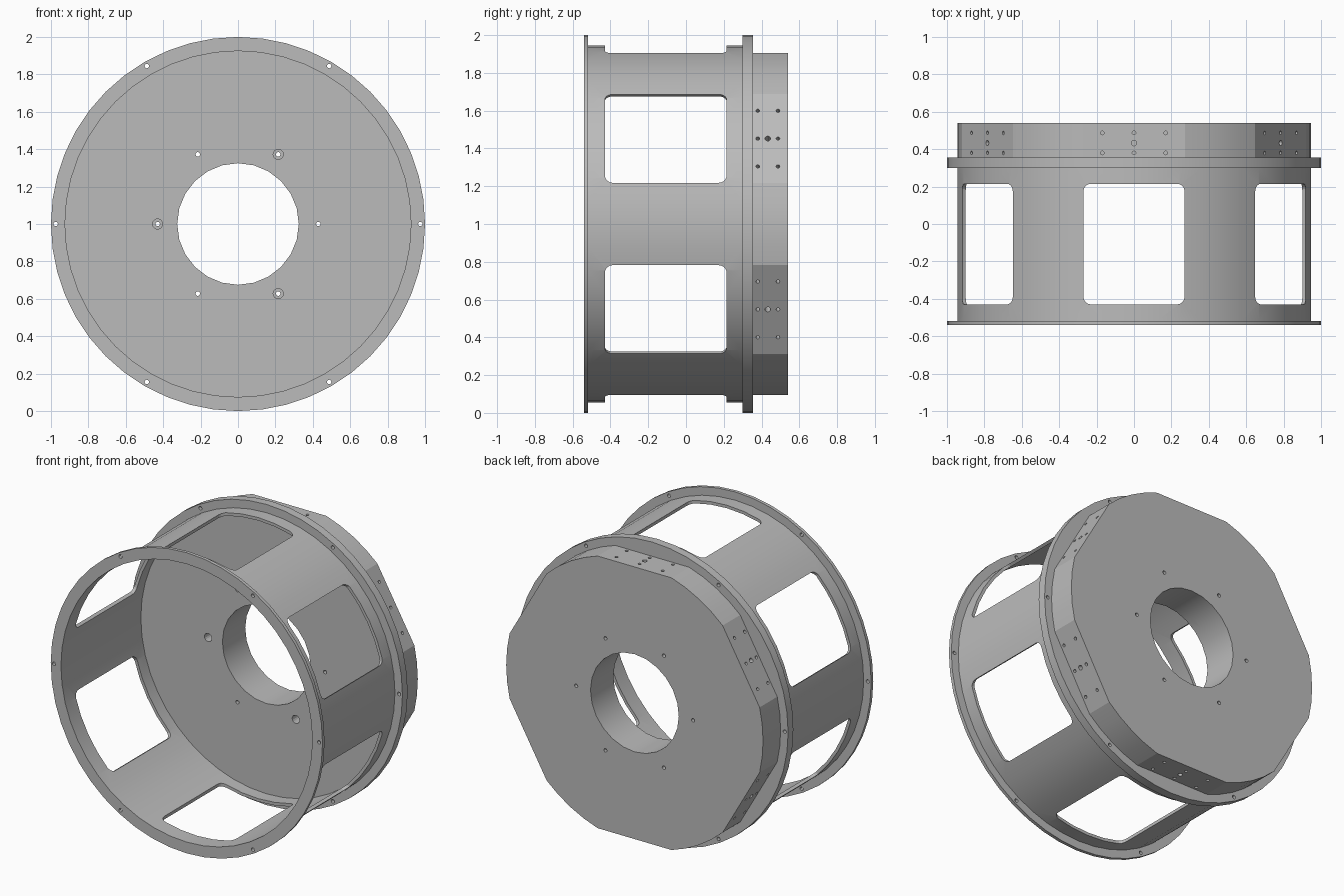
import bpy, bmesh, math
from mathutils import Matrix, Vector

old = bpy.data.objects.get("Cube")
if old:
    bpy.data.objects.remove(old, do_unlink=True)

steel = bpy.data.materials.new("machined_grey")
steel.use_nodes = True
GREY = (0.5, 0.5, 0.5, 1)
steel.diffuse_color = GREY
steel.node_tree.nodes["Principled BSDF"].inputs["Base Color"].default_value = GREY

LIFT = Matrix.Translation((0, 0, 1))      # the drum axis runs along y at z = 1
SIXTHS = [math.radians(60 * k) for k in range(6)]
BACK, SHELF, SEAT = 0.54, 0.355, 0.30     # y of the rear face, flange back, flange front
WALL_R, INNER_R, FLAT_R = 0.945, 0.925, 0.905


def turn(angle):
    """Rotate about the drum axis, from +z towards +x."""
    return LIFT @ Matrix.Rotation(angle, 4, 'Y')


def circle(r, n):
    return [(r * math.cos(math.tau * i / n), r * math.sin(math.tau * i / n)) for i in range(n)]


def prism(bm, points, a, b, place):
    """Extrude a 2D outline from height a to b, then place it."""
    low = [bm.verts.new(place @ Vector((u, v, a))) for u, v in points]
    high = [bm.verts.new(place @ Vector((u, v, b))) for u, v in points]
    bm.faces.new(low[::-1])
    bm.faces.new(high)
    for i in range(len(points)):
        j = (i + 1) % len(points)
        bm.faces.new((low[i], low[j], high[j], high[i]))


# local z of a prism becomes +y of the model
ALONG = LIFT @ Matrix.Rotation(-math.pi / 2, 4, 'X')


def make(name, bm, cutter=False):
    bmesh.ops.recalc_face_normals(bm, faces=bm.faces)
    mesh = bpy.data.meshes.new(name)
    bm.to_mesh(mesh)
    bm.free()
    mesh.materials.append(steel)
    ob = bpy.data.objects.new(name, mesh)
    bpy.context.collection.objects.link(ob)
    if cutter:
        ob.hide_render = True
        ob.hide_set(True)
        ob.display_type = 'WIRE'
    return ob


def disc(name, outline, a, b):
    bm = bmesh.new()
    prism(bm, outline, a, b, ALONG)
    return make(name, bm)


def ring(name, inner, outer, a, b, n=48):
    bm = bmesh.new()
    loops = []
    for r, y in ((inner, a), (outer, a), (outer, b), (inner, b)):
        loops.append([bm.verts.new(ALONG @ Vector((u, v, y))) for u, v in circle(r, n)])
    for k in range(4):
        p, q = loops[k], loops[(k + 1) % 4]
        for i in range(n):
            j = (i + 1) % n
            bm.faces.new((p[i], p[j], q[j], q[i]))
    return make(name, bm)


def cut(ob, *cutters):
    for c in cutters:
        mod = ob.modifiers.new("cut_" + c.name, 'BOOLEAN')
        mod.operation = 'DIFFERENCE'
        mod.solver = 'EXACT'
        mod.object = c


# Drum parts
front_ring = ring("front_ring", INNER_R, 1, -BACK, -0.518)
drum_wall = ring("drum_wall", INNER_R, WALL_R, -0.518, SEAT)
rear_flange = disc("rear_flange", circle(1, 48), SEAT, SHELF)

# Back plate: a round plate with six flats
outline = []
half = math.acos(FLAT_R / WALL_R)
span = math.radians(60) - 2 * half
for s in SIXTHS:
    for i in range(5):
        a = s - span / 2 + span * i / 4
        outline.append((WALL_R * math.cos(a), WALL_R * math.sin(a)))
back_plate = disc("back_plate", outline, SHELF, BACK)

# Rounded window cutters
W, Y0, Y1, R = 0.27, -0.43, 0.215, 0.04
window = []
for k, (cx, cy) in enumerate(((W - R, Y1 - R), (R - W, Y1 - R), (R - W, Y0 + R), (W - R, Y0 + R))):
    for i in range(6):
        a = math.pi / 2 * (k + i / 5)
        window.append((cx + R * math.cos(a), cy + R * math.sin(a)))
bm = bmesh.new()
for s in SIXTHS:
    prism(bm, window, 0.6, 1.2, turn(s))
window_cutter = make("window_cutter", bm, True)

# Central bore cutter
bm = bmesh.new()
prism(bm, circle(0.325, 24), 0.1, 0.8, ALONG)
bore_cutter = make("bore_cutter", bm, True)

# Rim bolt holes and bolt holes around the bore
bm = bmesh.new()
for s in SIXTHS:
    for dist in (0.975, 0.43):
        spot = Matrix.Translation((dist * math.cos(s), dist * math.sin(s), 0))
        prism(bm, circle(0.012, 12), -0.7, 0.7, ALONG @ spot)
hole_cutter = make("bolt_hole_cutter", bm, True)

# Counterbores on every other inner hole
bm = bmesh.new()
for s in SIXTHS[1::2]:
    spot = Matrix.Translation((0.43 * math.cos(s), 0.43 * math.sin(s), 0))
    prism(bm, circle(0.027, 16), 0.2, 0.42, ALONG @ spot)
counterbore_cutter = make("counterbore_cutter", bm, True)

# Blind holes in the six flats
bm = bmesh.new()
for s in SIXTHS:
    holes = [(x, y, 0.01) for x in (-0.17, 0, 0.17) for y in (0.38, 0.487)]
    for x, y, r in holes + [(0, 0.433, 0.015)]:
        prism(bm, circle(r, 12), FLAT_R - 0.06, 1, turn(s) @ Matrix.Translation((x, y, 0)))
flat_cutter = make("flat_hole_cutter", bm, True)

cut(front_ring, hole_cutter)
cut(drum_wall, window_cutter)
cut(rear_flange, bore_cutter, hole_cutter, counterbore_cutter)
cut(back_plate, bore_cutter, hole_cutter, counterbore_cutter, flat_cutter)

# Apply the cuts and smooth the round faces
for ob in (front_ring, drum_wall, rear_flange, back_plate):
    bpy.ops.object.select_all(action='DESELECT')
    ob.select_set(True)
    bpy.context.view_layer.objects.active = ob
    for mod in list(ob.modifiers):
        bpy.ops.object.modifier_apply(modifier=mod.name)
    bpy.ops.object.shade_smooth_by_angle(angle=math.radians(17))

for c in (window_cutter, bore_cutter, hole_cutter, counterbore_cutter, flat_cutter):
    bpy.data.objects.remove(c, do_unlink=True)
